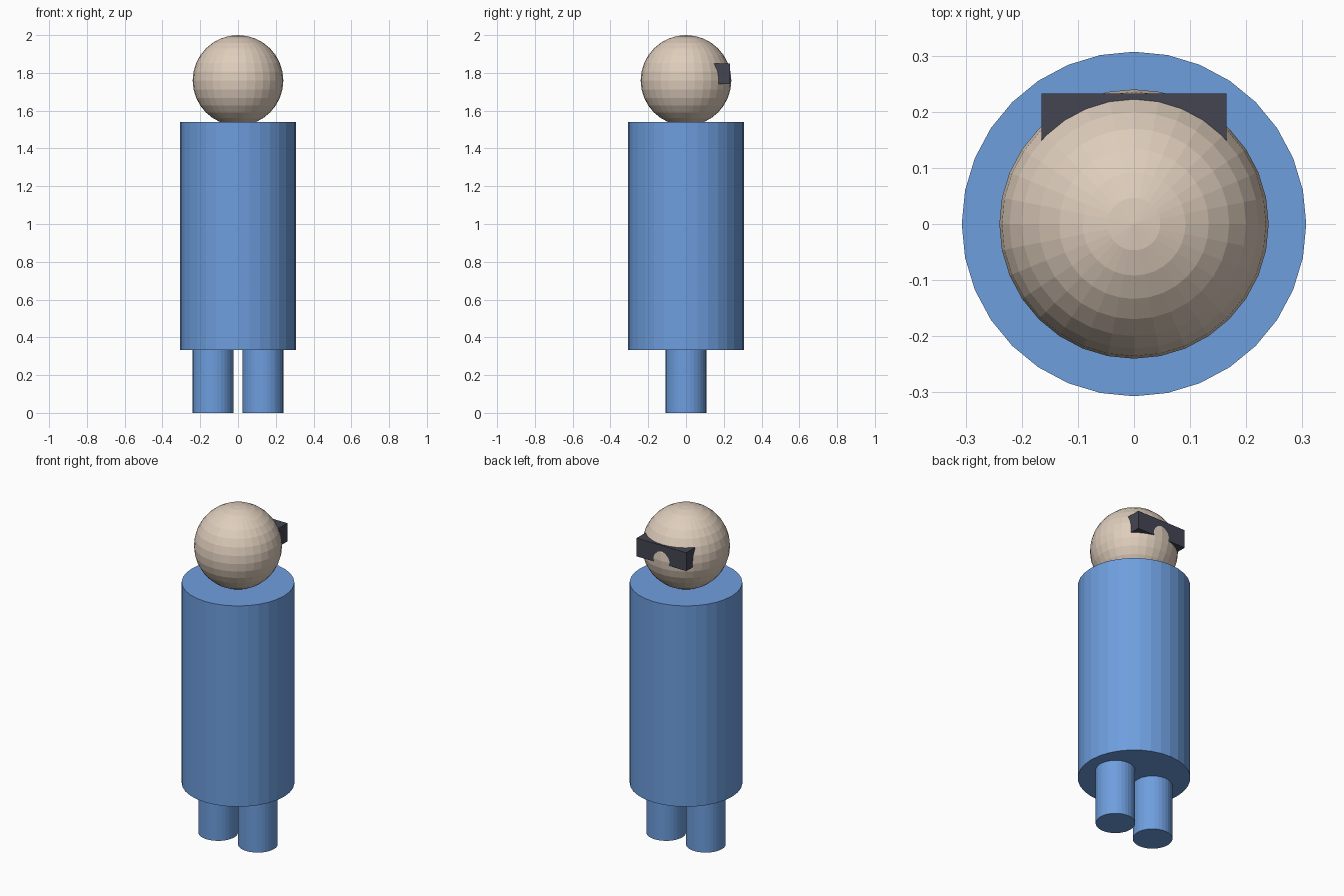
import bpy

cube = bpy.data.objects.get("Cube")
if cube:
    bpy.data.objects.remove(cube, do_unlink=True)


def make_material(name, rgb):
    mat = bpy.data.materials.new(name)
    mat.use_nodes = True
    mat.diffuse_color = (*rgb, 1)
    bsdf = next(n for n in mat.node_tree.nodes if n.type == "BSDF_PRINCIPLED")
    bsdf.inputs["Base Color"].default_value = (*rgb, 1)
    return mat


blue = make_material("blue", (0.156, 0.342, 0.73))
skin = make_material("skin", (0.73, 0.61, 0.50))
charcoal = make_material("charcoal", (0.058, 0.06, 0.085))


def finish(name, mat):
    obj = bpy.context.object
    obj.name = obj.data.name = name
    obj.data.materials.append(mat)
    return obj


def cylinder(name, radius, x, bottom, top):
    bpy.ops.mesh.primitive_cylinder_add(
        vertices=32, radius=radius, depth=top - bottom,
        location=(x, 0, (bottom + top) / 2))
    return finish(name, blue)


# Body and legs
cylinder("body", 0.307, 0, 0.333, 1.54)
for side, x in (("left", 0.132), ("right", -0.132)):
    cylinder(side + "_leg", 0.108, x, 0, 0.333)

# Head, flat-faced and slightly sunk into the body
bpy.ops.mesh.primitive_uv_sphere_add(
    segments=32, ring_count=16, radius=0.24, location=(0, 0, 1.76))
finish("head", skin)

# Visor block, with the head bulging through its middle
bpy.ops.mesh.primitive_cube_add(size=1, location=(0, 0.183, 1.795))
visor = finish("visor", charcoal)
visor.scale = (0.33, 0.10, 0.11)
